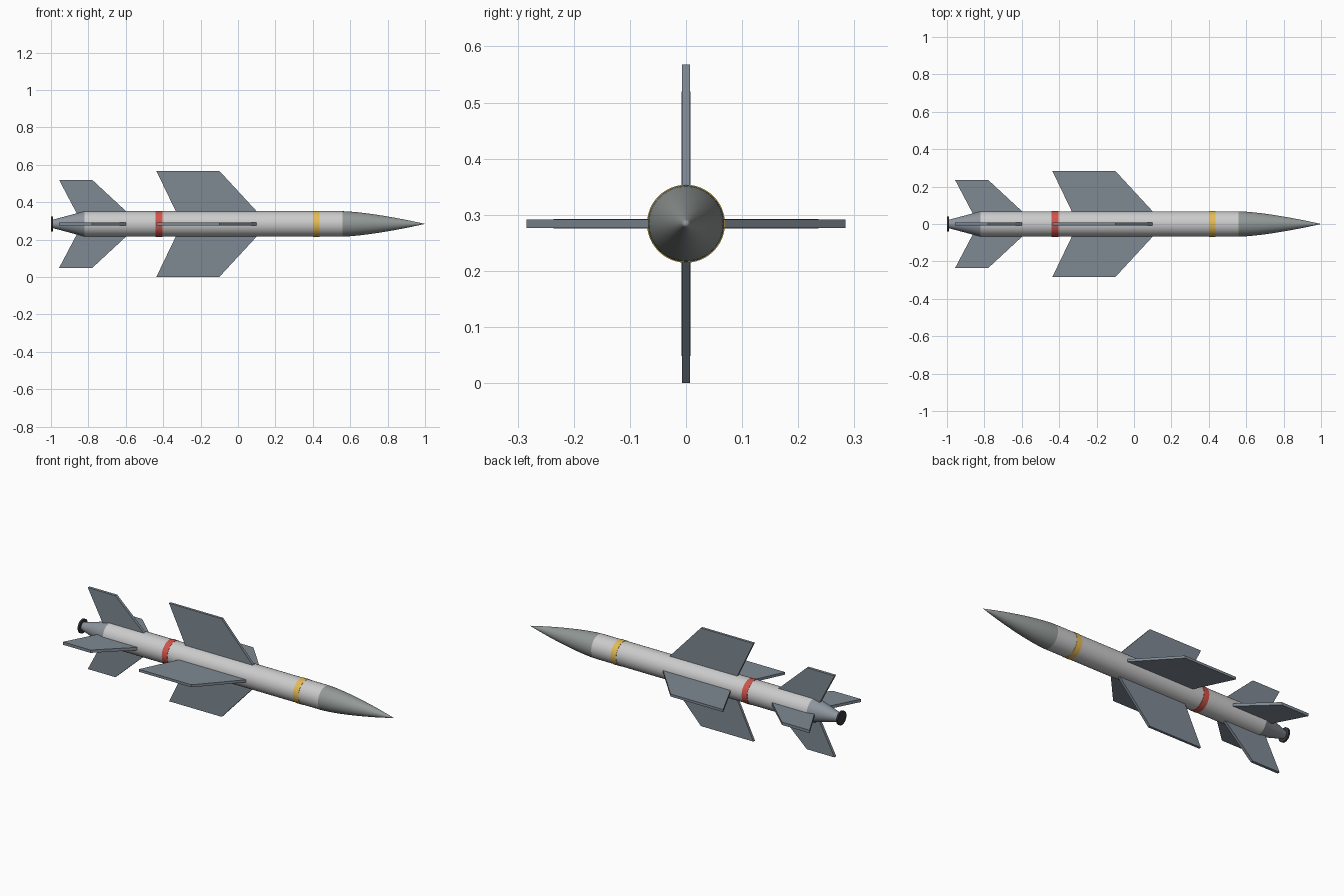
import bpy, bmesh, math
from mathutils import Matrix, Vector

if "Cube" in bpy.data.objects:
    bpy.data.objects.remove(bpy.data.objects["Cube"])

AXIS_Z = 0.284
R = 0.068
SIDES = 48


def material(name, rgb):
    m = bpy.data.materials.new(name)
    m.diffuse_color = (*rgb, 1)
    m.use_nodes = True
    m.node_tree.nodes["Principled BSDF"].inputs["Base Color"].default_value = m.diffuse_color
    return m


WHITE = material("off_white", (0.72, 0.73, 0.71))
NOSE = material("nose_grey", (0.29, 0.32, 0.31))
FIN = material("fin_grey", (0.21, 0.25, 0.29))
TAIL = material("tail_grey", (0.27, 0.30, 0.34))
RED = material("red", (0.62, 0.09, 0.07))
YELLOW = material("yellow", (0.78, 0.50, 0.09))
DARK = material("dark", (0.04, 0.04, 0.045))


def finish(name, bm, mat, smooth=False):
    bmesh.ops.recalc_face_normals(bm, faces=bm.faces[:])
    me = bpy.data.meshes.new(name)
    bm.to_mesh(me)
    bm.free()
    ob = bpy.data.objects.new(name, me)
    bpy.context.collection.objects.link(ob)
    ob.location.z = AXIS_Z
    me.materials.append(mat)
    if smooth:
        bpy.ops.object.select_all(action='DESELECT')
        bpy.context.view_layer.objects.active = ob
        ob.select_set(True)
        bpy.ops.object.shade_smooth_by_angle(angle=math.radians(30))
    return ob


def lathe(name, profile, mat):
    """Revolve (x, radius) points around the long axis."""
    bm = bmesh.new()
    verts = [bm.verts.new((x, 0, r)) for x, r in profile]
    edges = [bm.edges.new(p) for p in zip(verts, verts[1:])]
    bmesh.ops.spin(bm, geom=verts + edges, cent=(0, 0, 0), axis=(1, 0, 0),
                   angle=math.tau, steps=SIDES, use_duplicate=False)
    bmesh.ops.remove_doubles(bm, verts=bm.verts[:], dist=1e-5)
    return finish(name, bm, mat, True)


def fin_set(name, outline, thickness):
    """Four flat fins in a cross, from one (x, radius) outline."""
    for i, side in enumerate(("top", "left", "bottom", "right")):
        bm = bmesh.new()
        face = bm.faces.new([bm.verts.new((x, -thickness / 2, r)) for x, r in outline])
        ext = bmesh.ops.extrude_face_region(bm, geom=[face])
        moved = [g for g in ext["geom"] if isinstance(g, bmesh.types.BMVert)]
        bmesh.ops.translate(bm, verts=moved, vec=Vector((0, thickness, 0)))
        bm.transform(Matrix.Rotation(i * math.pi / 2, 4, 'X'))
        finish(f"{name}_{side}", bm, FIN)


# Main tube
lathe("body_tube", [(-0.82, 0), (-0.82, R), (0.56, R), (0.56, 0)], WHITE)

# Ogive nose
nose = [(0.56, 0)]
for i in range(13):
    t = i / 12
    nose.append((0.56 + 0.44 * t, R * (1 - t ** 1.45)))
lathe("nose_cone", nose, NOSE)

# Tapered tail and exhaust disc
lathe("tail_cone", [(-0.82, 0), (-0.82, R), (-0.992, 0.022), (-0.992, 0)], TAIL)
lathe("exhaust_nozzle", [(-0.99, 0), (-0.99, 0.04), (-1.0, 0.04), (-1.0, 0)], DARK)

# Coloured bands
for name, x0, x1, mat in (("red_band", -0.44, -0.405, RED),
                          ("yellow_band", 0.40, 0.435, YELLOW)):
    lathe(name, [(x0, 0.06), (x0, R + 0.0015), (x1, R + 0.0015), (x1, 0.06)], mat)

# Wings and tail fins
fin_set("wing", [(0.105, 0.062), (-0.10, 0.284), (-0.437, 0.284), (-0.33, 0.062)], 0.0145)
fin_set("tail_fin", [(-0.59, 0.06), (-0.78, 0.236), (-0.957, 0.236), (-0.86, 0.052)], 0.0165)
